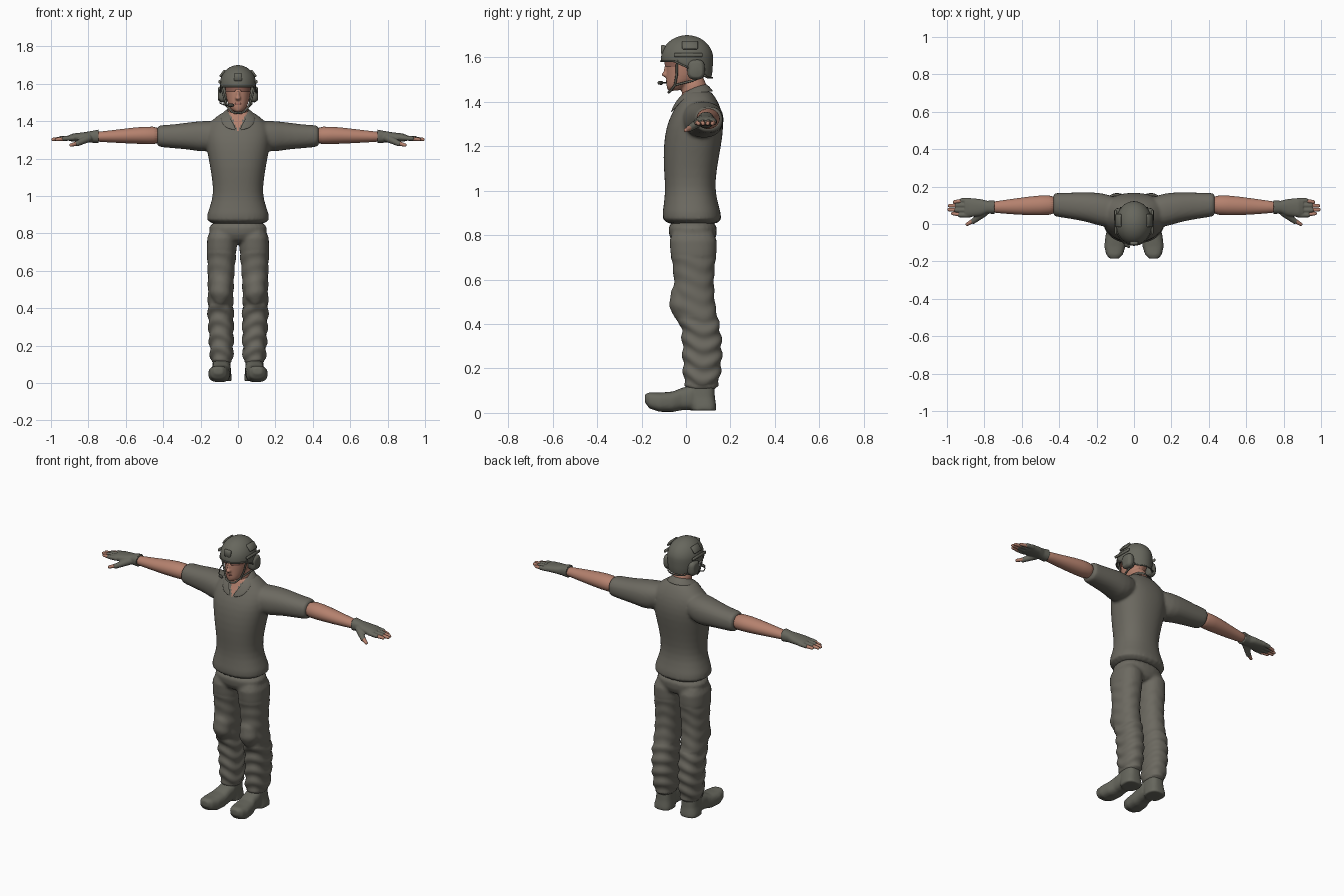
import bpy, bmesh, math
from mathutils import Vector, Matrix

cube = bpy.data.objects.get("Cube")
if cube:
    bpy.data.objects.remove(cube)


def material(name, r, g, b):
    m = bpy.data.materials.new(name)
    m.use_nodes = True
    m.diffuse_color = (r, g, b, 1)
    bsdf = next(n for n in m.node_tree.nodes if n.type == 'BSDF_PRINCIPLED')
    bsdf.inputs["Base Color"].default_value = (r, g, b, 1)
    return m


CLOTH = material("olive_grey_cloth", .15, .142, .118)
GEAR = material("olive_grey_gear", .135, .135, .11)
SKIN = material("skin", .46, .22, .155)
LIPS = material("lips", .36, .14, .11)
LENS = material("tinted_lens", .27, .12, .09)
DARK = material("dark_strap", .06, .06, .05)


def loft(bm, axis, rings, s=1, power=2.3, n=28):
    """Skin superellipse rings (t, a, b, ra, rb) along an axis; s mirrors x."""
    rows = []
    for t, a, b, ra, rb in rings:
        row = []
        for i in range(n):
            c, d = math.cos(math.tau * i / n), math.sin(math.tau * i / n)
            u = a + ra * math.copysign(abs(c) ** (2 / power), c)
            v = b + rb * math.copysign(abs(d) ** (2 / power), d)
            x, y, z = {'x': (t, u, v), 'y': (u, t, v), 'z': (u, v, t)}[axis]
            row.append(bm.verts.new((s * x, y, z)))
        rows.append(row)
    for lo, hi in zip(rows, rows[1:]):
        for i in range(n):
            j = (i + 1) % n
            bm.faces.new((lo[i], lo[j], hi[j], hi[i]))
    bm.faces.new(rows[0])
    bm.faces.new(rows[-1])


def ball(bm, centre, radii):
    mat = Matrix.Translation(centre) @ Matrix.Diagonal((*radii, 1))
    bmesh.ops.create_uvsphere(bm, u_segments=24, v_segments=16, radius=1, matrix=mat)


def stick(bm, p, q, r, r2):
    """Tapered rod with rounded ends."""
    p, q = Vector(p), Vector(q)
    turn = (q - p).to_track_quat('Z', 'Y').to_matrix().to_4x4()
    bmesh.ops.create_cone(bm, cap_ends=True, segments=16, radius1=r, radius2=r2,
                          depth=(q - p).length, matrix=Matrix.Translation((p + q) / 2) @ turn)
    ball(bm, p, (r, r, r))
    ball(bm, q, (r2, r2, r2))


def bake(ob):
    """Apply modifiers (or a curve bevel) and shade smoothly."""
    mesh = bpy.data.meshes.new_from_object(ob.evaluated_get(bpy.context.evaluated_depsgraph_get()))
    name = ob.name
    bpy.data.objects.remove(ob)
    mesh.shade_smooth()
    mesh.set_sharp_from_angle(angle=math.radians(50))
    new = bpy.data.objects.new(name, mesh)
    bpy.context.collection.objects.link(new)
    return new


def finish(name, bm, mat, voxel=0, subsurf=0, thick=0, bevel=0, smooth=4):
    bmesh.ops.recalc_face_normals(bm, faces=bm.faces)
    mesh = bpy.data.meshes.new(name)
    bm.to_mesh(mesh)
    bm.free()
    mesh.materials.append(mat)
    ob = bpy.data.objects.new(name + "_base", mesh)
    bpy.context.collection.objects.link(ob)
    if thick:
        ob.modifiers.new("shell", 'SOLIDIFY').thickness = thick
    if bevel:
        ob.modifiers.new("round", 'BEVEL').width = bevel
    if subsurf:
        ob.modifiers.new("subdivide", 'SUBSURF').levels = subsurf
    if voxel:
        remesh = ob.modifiers.new("fuse", 'REMESH')
        remesh.mode, remesh.voxel_size = 'VOXEL', voxel
        soft = ob.modifiers.new("soften", 'SMOOTH')
        soft.factor, soft.iterations = .5, smooth
    ob = bake(ob)
    ob.name = name
    return ob


def cord(name, points, r, mat):
    data = bpy.data.curves.new(name, 'CURVE')
    data.dimensions, data.bevel_depth, data.bevel_resolution = '3D', r, 2
    line = data.splines.new('POLY')
    line.points.add(len(points) - 1)
    for p, co in zip(line.points, points):
        p.co = (*co, 1)
    data.materials.append(mat)
    ob = bpy.data.objects.new(name + "_base", data)
    bpy.context.collection.objects.link(ob)
    bake(ob).name = name


SIDES = (("left", 1), ("right", -1))

# Shirt: torso and short sleeves fused, with an open neck
bm = bmesh.new()
loft(bm, 'z', [(.84, 0, .03, .178, .142), (.9, 0, .025, .168, .132), (.98, 0, .02, .136, .114),
               (1.05, 0, .018, .133, .114), (1.15, 0, .022, .148, .126), (1.25, 0, .035, .168, .132),
               (1.32, 0, .045, .178, .124), (1.38, 0, .055, .168, .1), (1.42, 0, .055, .12, .078),
               (1.46, 0, .045, .07, .06)])
for _, s in SIDES:
    loft(bm, 'x', [(.07, .06, 1.34, .08, .06), (.17, .075, 1.315, .092, .088), (.24, .09, 1.322, .08, .075),
                   (.34, .098, 1.318, .07, .064), (.42, .103, 1.32, .063, .058),
                   (.435, .103, 1.32, .061, .056)], s)
shirt = finish("shirt", bm, CLOTH, voxel=.009, subsurf=1)
shirt.data.materials.append(SKIN)
for f in shirt.data.polygons:
    if f.center.y < .03 and abs(f.center.x) < (f.center.z - 1.35) * .5:
        f.material_index = 1

# Folded collar
INNER = [(.003, -.07, 1.35), (.033, -.052, 1.405), (.06, 0, 1.455), (.052, .07, 1.48), (0, .1, 1.485)]
OUTER = [(.03, -.072, 1.355), (.085, -.052, 1.37), (.1, .0, 1.437), (.08, .1, 1.447), (0, .135, 1.45)]
bm = bmesh.new()
for _, s in SIDES:
    edges = [[bm.verts.new((s * x, y, z)) for x, y, z in path] for path in (INNER, OUTER)]
    for i in range(len(INNER) - 1):
        bm.faces.new((edges[0][i], edges[0][i + 1], edges[1][i + 1], edges[1][i]))
bmesh.ops.remove_doubles(bm, verts=bm.verts, dist=.001)
finish("collar", bm, CLOTH, subsurf=2, thick=.008)

# Trousers: hips, legs and knee pads fused, with creased shins
bm = bmesh.new()
loft(bm, 'z', [(.74, 0, .035, .1, .08), (.79, 0, .03, .16, .11), (.88, 0, .03, .163, .118)])
for _, s in SIDES:
    loft(bm, 'z', [(.095, .086, .068, .056, .074), (.14, .088, .07, .062, .08), (.26, .09, .075, .066, .092),
                   (.38, .093, .07, .07, .086), (.45, .093, .045, .068, .092), (.52, .092, .035, .069, .092),
                   (.62, .09, .036, .072, .088), (.72, .087, .034, .082, .105),
                   (.84, .085, .03, .08, .117)], s)
    ball(bm, (s * .092, -.02, .5), (.058, .055, .088))
trousers = finish("trousers", bm, CLOTH, voxel=.009, subsurf=1, smooth=3)
for v in trousers.data.vertices:
    x, y, z = v.co
    if .12 < z < .7:
        around = math.atan2(y - .06, abs(x) - .09)
        depth = .0045 if z < .42 else .0018
        v.co += v.normal * depth * math.sin(z * 85 + 2 * math.sin(around * 2 + 1))

for side, s in SIDES:
    # Boot: foot, heel and ankle
    bm = bmesh.new()
    loft(bm, 'y', [(-.185, .105, .066, .024, .018), (-.165, .104, .056, .044, .036),
                   (-.12, .102, .048, .057, .043), (-.06, .096, .05, .056, .046),
                   (-.02, .09, .062, .05, .05), (.03, .088, .07, .05, .056)], s, power=2.7)
    loft(bm, 'z', [(.01, .09, .08, .056, .056), (.03, .09, .08, .056, .056),
                   (.07, .088, .07, .05, .06), (.15, .087, .068, .045, .058)], s, power=2.8)
    finish(side + "_boot", bm, GEAR, voxel=.007, smooth=3)

    # Bare forearm
    bm = bmesh.new()
    loft(bm, 'x', [(.4, .102, 1.322, .052, .049), (.5, .1, 1.325, .055, .048), (.62, .094, 1.32, .045, .038),
                   (.72, .091, 1.317, .033, .029), (.78, .09, 1.316, .028, .025)], s, power=2)
    finish(side + "_forearm", bm, SKIN, subsurf=1)

    # Fingerless glove and fingertips
    bm, tips = bmesh.new(), bmesh.new()
    loft(bm, 'x', [(.745, .09, 1.318, .037, .037), (.785, .09, 1.316, .034, .031),
                   (.82, .088, 1.315, .045, .026), (.88, .088, 1.312, .051, .022),
                   (.905, .088, 1.31, .047, .015)], s)
    for i, reach in enumerate((.975, .995, .992, .965)):
        y = .048 + i * .026
        end = y + (.088 - y) * .2
        stick(bm, (s * .88, y, 1.31), (s * (reach - .045), y, 1.307), .014, .013)
        stick(tips, (s * (reach - .06), y, 1.307), (s * (reach - .006), end, 1.302), .0115, .009)
    stick(bm, (s * .8, .06, 1.308), (s * .86, .015, 1.28), .021, .015)
    stick(tips, (s * .855, .02, 1.283), (s * .892, -.001, 1.272), .0125, .009)
    finish(side + "_glove", bm, GEAR, voxel=.0045, smooth=2)
    finish(side + "_fingertips", tips, SKIN)

# Head with neck, nose and jaw
bm = bmesh.new()
loft(bm, 'z', [(1.448, 0, -.055, .024, .024), (1.47, 0, -.04, .044, .05), (1.5, 0, -.018, .057, .071),
               (1.54, 0, -.002, .066, .087), (1.58, 0, .005, .071, .092), (1.64, 0, .01, .07, .09)], power=2.1)
loft(bm, 'z', [(1.37, 0, .045, .066, .062), (1.43, 0, .04, .054, .056), (1.53, 0, .03, .053, .06)], power=2)
ball(bm, (0, -.094, 1.523), (.015, .016, .012))
ball(bm, (0, -.087, 1.54), (.009, .015, .026))
ball(bm, (0, -.068, 1.462), (.02, .018, .014))
finish("head", bm, SKIN, voxel=.006, subsurf=1, smooth=3)
bm = bmesh.new()
ball(bm, (0, -.082, 1.493), (.02, .009, .007))
finish("lips", bm, LIPS)

# Wraparound glasses
bm = bmesh.new()
arc = [math.radians(a) for a in range(-64, 65, 8)]
pairs = []
for a in arc:
    x, y = .073 * math.sin(a), .008 - .105 * math.cos(a)
    drop = .026 if abs(a) > .15 else .012
    pairs.append([bm.verts.new((x, y, z)) for z in (1.582, 1.582 - drop)])
for p, q in zip(pairs, pairs[1:]):
    bm.faces.new((p[0], q[0], q[1], p[1]))
finish("glasses", bm, LENS, thick=.003)
cord("glasses_frame", [(.075 * math.sin(a), .008 - .107 * math.cos(a), 1.583) for a in arc], .003, DARK)

# Helmet dome with a rim lower at the back
bm = bmesh.new()
N = 40
rows = []
for k in range(-1, 10):
    phi = math.radians(max(k, 0) * 9.7)
    row = []
    for i in range(N):
        c, d = math.cos(math.tau * i / N), math.sin(math.tau * i / N)
        z = 1.595 + .105 * math.sin(phi)
        if k < 0:
            z = 1.583 - .075 * max(0, min(1, (d + .5) * .75))
        swell = .96 if k < 0 and d > 0 else 1
        row.append(bm.verts.new((.098 * c * math.cos(phi) * swell, .005 + .118 * d * math.cos(phi) * swell, z)))
    rows.append(row)
for lo, hi in zip(rows, rows[1:]):
    for i in range(N):
        bm.faces.new((lo[i], lo[(i + 1) % N], hi[(i + 1) % N], hi[i]))
bm.faces.new(rows[-1])
rim = [tuple(v.co) for v in rows[0]]
finish("helmet", bm, GEAR, subsurf=1, thick=.008)
cord("helmet_rim", rim + rim[:1], .004, GEAR)


def block(name, centre, size, tilt=0):
    b = bmesh.new()
    mat = Matrix.Translation(centre) @ Matrix.Rotation(tilt, 4, 'Y') @ Matrix.Diagonal((*size, 1))
    bmesh.ops.create_cube(b, size=1, matrix=mat)
    finish(name, b, GEAR, bevel=.004)


# Helmet fittings, headset and straps
block("front_mount", (0, -.103, 1.635), (.045, .02, .04))
for side, s in SIDES:
    block(side + "_side_panel", (s * .083, .018, 1.655), (.012, .07, .045), -s * .65)
    block(side + "_rail", (s * .098, .01, 1.61), (.012, .13, .018))
    bm = bmesh.new()
    loft(bm, 'x', [(.06, .045, 1.545, .036, .042), (.092, .045, 1.545, .04, .045),
                   (.106, .045, 1.545, .028, .034)], s, power=3)
    finish(side + "_ear_cup", bm, GEAR, bevel=.003)
    cord(side + "_front_strap", [(s * .09, -.04, 1.59), (s * .072, -.042, 1.52), (s * .055, -.05, 1.475),
                                 (s * .03, -.07, 1.448), (0, -.078, 1.443)], .0055, GEAR)
    cord(side + "_rear_strap", [(s * .07, .09, 1.52), (s * .074, .03, 1.495), (s * .055, -.05, 1.475)], .005, GEAR)
cord("microphone_boom", [(-.1, .03, 1.52), (-.095, -.04, 1.495), (-.07, -.09, 1.485), (-.04, -.115, 1.485)],
     .003, DARK)
bm = bmesh.new()
stick(bm, (-.045, -.112, 1.485), (-.028, -.12, 1.485), .009, .008)
finish("microphone", bm, DARK)
